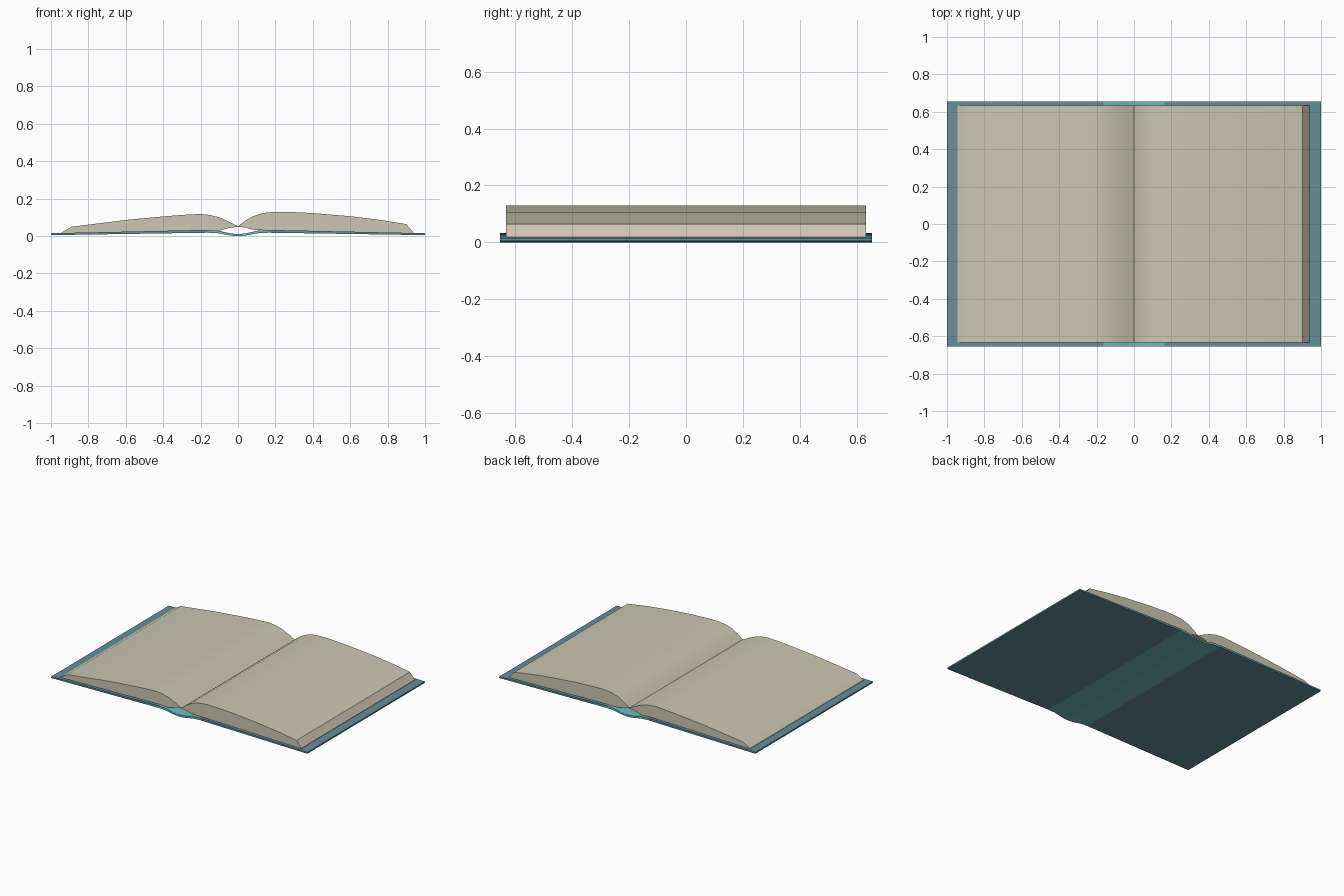
import bpy
import bmesh
import math

if "Cube" in bpy.data.objects:
    bpy.data.objects.remove(bpy.data.objects["Cube"])


def material(name, rgb):
    m = bpy.data.materials.new(name)
    m.diffuse_color = (*rgb, 1)
    m.use_nodes = True
    m.node_tree.nodes["Principled BSDF"].inputs["Base Color"].default_value = m.diffuse_color
    return m


PAPER = material("warm paper", (0.60, 0.57, 0.46))
EDGE = material("page edge tan", (0.63, 0.56, 0.47))
COVER = material("slate blue cover", (0.13, 0.27, 0.32))
SPINE = material("teal spine cloth", (0.16, 0.48, 0.48))


def strip(name, section, half, mats, rule=lambda c: 0, smooth=True):
    """Extrude a section of (x, top z, bottom z) stations along y."""
    bm = bmesh.new()
    rings = [[bm.verts.new(p) for p in ((x, -half, b), (x, half, b),
                                        (x, half, t), (x, -half, t))]
             for x, t, b in section]
    for a, b in zip(rings, rings[1:]):
        for i in range(4):
            j = (i + 1) % 4
            bm.faces.new((a[i], a[j], b[j], b[i]))
    bm.faces.new(rings[0])
    bm.faces.new(rings[-1][::-1])
    bmesh.ops.recalc_face_normals(bm, faces=bm.faces)
    for f in bm.faces:
        f.material_index = rule(f.calc_center_median())
    me = bpy.data.meshes.new(name)
    bm.to_mesh(me)
    bm.free()
    for m in mats:
        me.materials.append(m)
    ob = bpy.data.objects.new(name, me)
    bpy.context.collection.objects.link(ob)
    if smooth:
        bpy.ops.object.select_all(action='DESELECT')
        ob.select_set(True)
        bpy.context.view_layer.objects.active = ob
        bpy.ops.object.shade_smooth_by_angle(angle=math.radians(30))
    return ob


# cover: two tilted boards joined by a sagging cloth spine
half_cover = [(0.0, 0.011, 0.0), (0.035, 0.013, 0.002), (0.07, 0.021, 0.008),
              (0.105, 0.029, 0.015), (0.162, 0.033, 0.018), (1.0, 0.015, 0.005)]
cover = [(-x, t, b) for x, t, b in half_cover[:0:-1]] + half_cover
strip("cover", cover, 0.655, [COVER, SPINE], lambda c: int(abs(c.x) < 0.162))

# page blocks: arched tops, lifting off the spine at the gutter
left = [(-0.943, 0.019, 0.016), (-0.89, 0.050, 0.017), (-0.60, 0.086, 0.023),
        (-0.40, 0.105, 0.028), (-0.27, 0.115, 0.030), (-0.20, 0.118, 0.032),
        (-0.15, 0.113, 0.032), (-0.10, 0.100, 0.028), (-0.05, 0.078, 0.043),
        (0.0, 0.052, 0.050)]
right = [(0.0, 0.052, 0.050), (0.04, 0.083, 0.045), (0.08, 0.106, 0.034),
         (0.13, 0.123, 0.032), (0.20, 0.130, 0.032), (0.28, 0.129, 0.030),
         (0.40, 0.123, 0.028), (0.60, 0.106, 0.023), (0.75, 0.088, 0.020),
         (0.90, 0.064, 0.017), (0.938, 0.019, 0.016)]
strip("left_pages", left, 0.633, [PAPER])
# the exposed fore edge of the right block is a browner tone
strip("right_pages", right, 0.633, [PAPER, EDGE],
      lambda c: int(c.x > 0.901 and abs(c.y) < 0.6))
